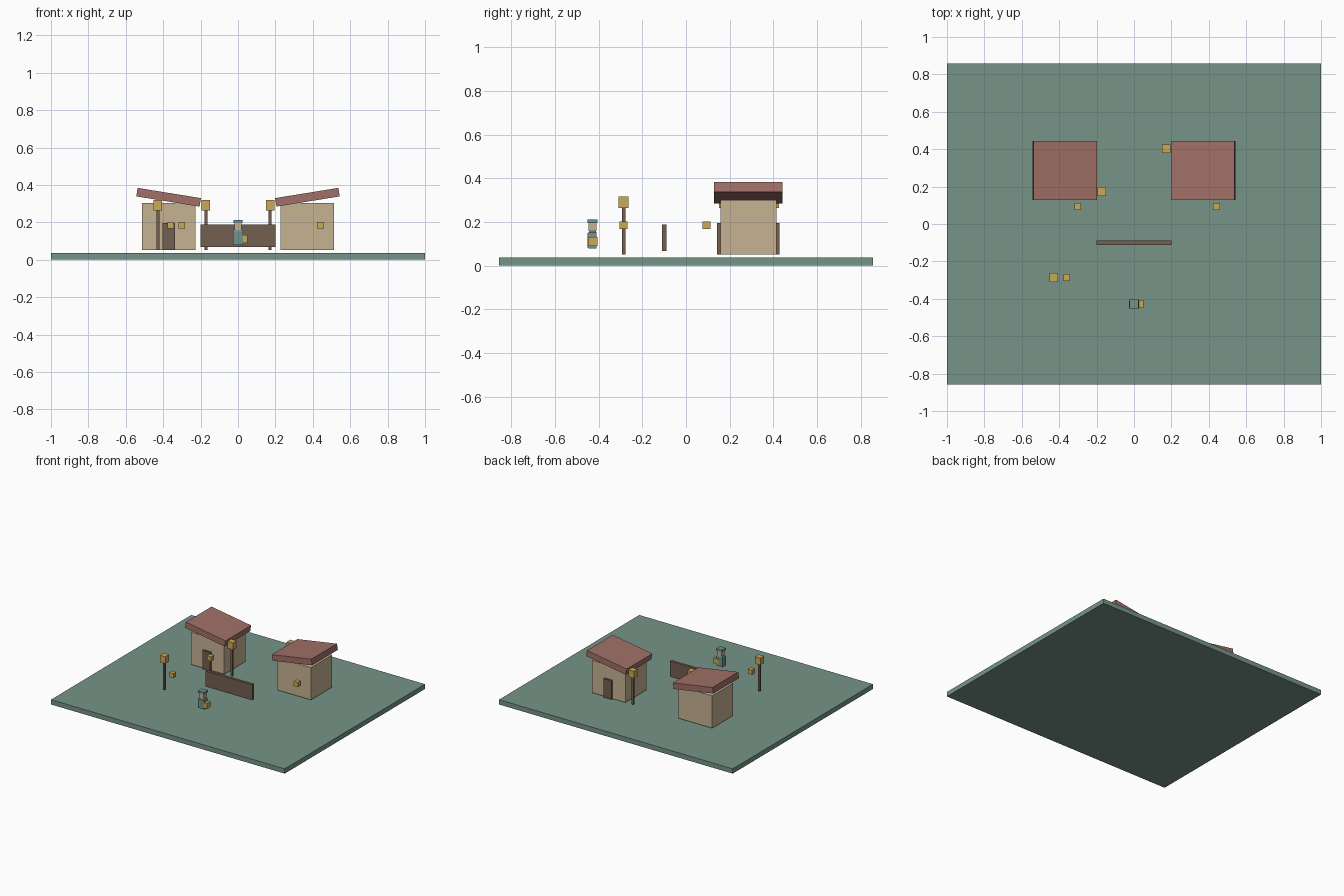
import bpy, bmesh, math

if "Cube" in bpy.data.objects:
    bpy.data.objects.remove(bpy.data.objects["Cube"])


def lin(c):
    c /= 255
    return c / 12.92 if c <= 0.04045 else ((c + 0.055) / 1.055) ** 2.4


def material(name, r, g, b):
    m = bpy.data.materials.new(name)
    m.diffuse_color = (lin(r), lin(g), lin(b), 1)
    m.use_nodes = True
    m.node_tree.nodes["Principled BSDF"].inputs["Base Color"].default_value = m.diffuse_color
    return m


GREEN = material("sage_green", 118, 148, 135)
TAN = material("tan_plaster", 198, 178, 146)
RED = material("dusty_red", 160, 112, 103)
BROWN = material("dark_timber", 116, 94, 80)
YELLOW = material("lamp_yellow", 203, 170, 86)
TEAL = material("teal_cloth", 114, 146, 140)


def box(name, centre, size, mat, tilt=0.0, taper=1.0):
    """Box about its centre; tilt turns it about y, taper narrows its top."""
    mesh = bpy.data.meshes.new(name)
    bm = bmesh.new()
    bmesh.ops.create_cube(bm, size=1)
    for v in bm.verts:
        k = taper if v.co.z > 0 else 1
        v.co = (v.co.x * size[0] * k, v.co.y * size[1] * k, v.co.z * size[2])
    bm.to_mesh(mesh)
    bm.free()
    mesh.materials.append(mat)
    ob = bpy.data.objects.new(name, mesh)
    ob.location = centre
    ob.rotation_euler.y = tilt
    bpy.context.collection.objects.link(ob)
    return ob


# ground slab
box("ground_slab", (0, 0, 0.0185), (2, 1.714, 0.037), GREEN)

# two huts with outward-rising roofs; one door faces front, the other back
for side, label in ((-1, "left"), (1, "right")):
    x, y = side * 0.371, 0.286
    box(label + "_hut_walls", (x, y, 0.177), (0.286, 0.257, 0.25), TAN)
    box(label + "_hut_roof", (x, y, 0.334), (0.343, 0.314, 0.046), RED,
        tilt=-side * 0.16)
    box(label + "_hut_door", (x, y + side * 0.134, 0.124),
        (0.066, 0.018, 0.145), BROWN)

# low fence panel
box("fence_panel", (0, -0.1, 0.128), (0.4, 0.022, 0.12), BROWN)

# lamp posts
for i, (x, y) in enumerate(((-0.429, -0.286), (-0.172, 0.174), (0.172, 0.402))):
    box(f"lamp_post_{i}", (x, y, 0.16), (0.016, 0.016, 0.216), BROWN)
    box(f"lamp_head_{i}", (x, y, 0.291), (0.046, 0.046, 0.054), YELLOW)

# small lanterns
for i, (x, y) in enumerate(((-0.359, -0.286), (-0.301, 0.094), (0.441, 0.094))):
    box(f"small_lantern_{i}", (x, y, 0.185), (0.036, 0.036, 0.036), YELLOW)

# standing figure holding a lantern
fy = -0.428
box("figure_body", (0, fy, 0.115), (0.054, 0.037, 0.074), TEAL)
box("figure_shoulders", (0, fy, 0.156), (0.054, 0.037, 0.008), TEAL, taper=0.75)
box("figure_head", (0, fy, 0.178), (0.036, 0.036, 0.036), TAN)
box("figure_hat", (0, fy, 0.204), (0.05, 0.046, 0.016), TEAL)
box("held_lantern", (0.029, fy, 0.111), (0.042, 0.044, 0.042), YELLOW)
# body front sits ahead of the held lantern
box("figure_apron", (0, fy - 0.02, 0.115), (0.052, 0.006, 0.07), TEAL)
